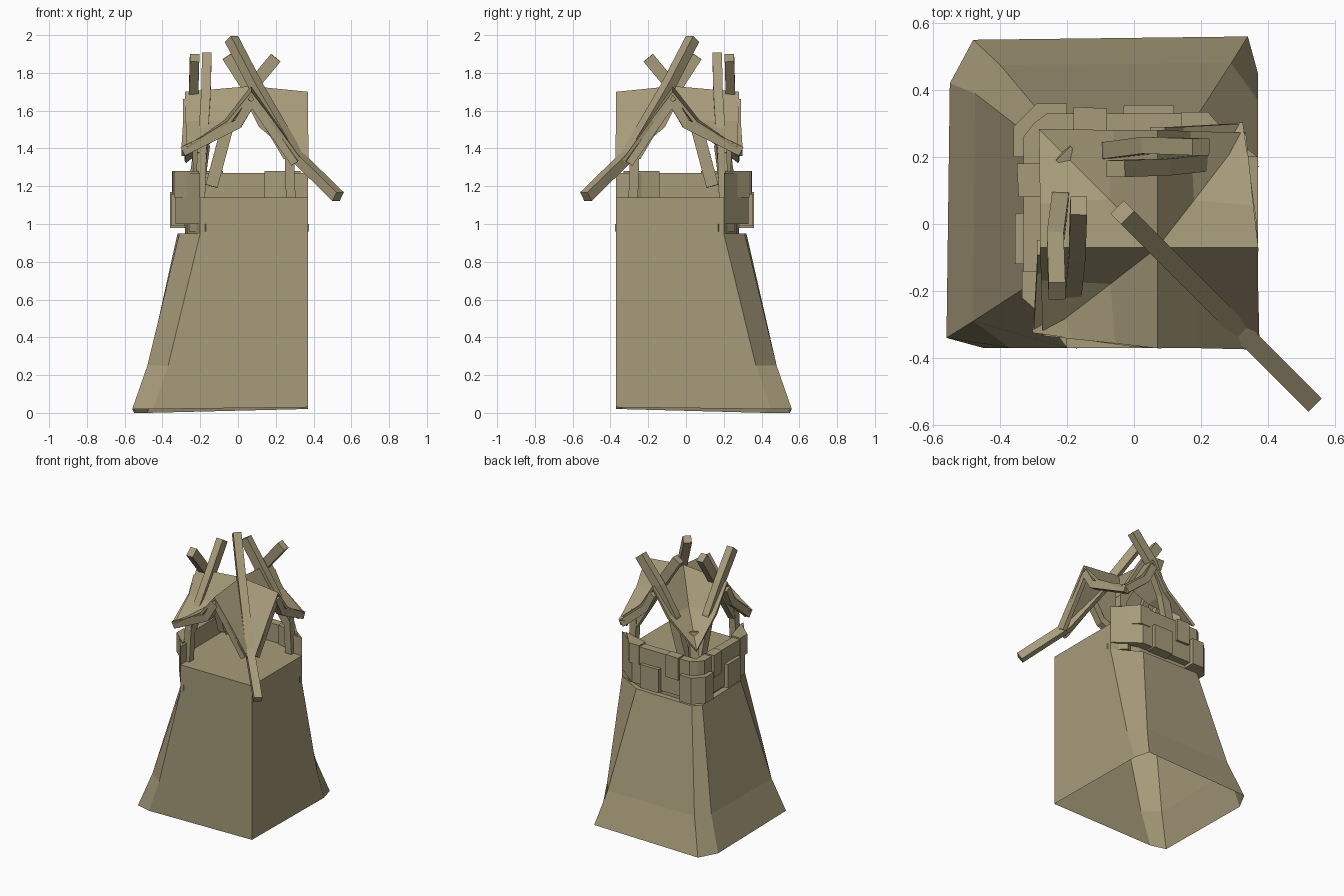
import bpy, bmesh
from mathutils import Vector

if "Cube" in bpy.data.objects:
    bpy.data.objects.remove(bpy.data.objects["Cube"])

mat = bpy.data.materials.new("weathered_tan")
mat.diffuse_color = (0.39, 0.33, 0.195, 1)
mat.use_nodes = True
mat.node_tree.nodes["Principled BSDF"].inputs["Base Color"].default_value = mat.diffuse_color


def mir(p):
    """Mirror across the tower's diagonal plane."""
    return (-p[1], -p[0]) + tuple(p[2:])


def make(name, verts, faces):
    me = bpy.data.meshes.new(name)
    bm = bmesh.new()
    vs = [bm.verts.new(v) for v in verts]
    for f in faces:
        bm.faces.new([vs[i] for i in f])
    bmesh.ops.recalc_face_normals(bm, faces=bm.faces)
    bm.to_mesh(me)
    bm.free()
    me.materials.append(mat)
    ob = bpy.data.objects.new(name, me)
    bpy.context.collection.objects.link(ob)
    return ob


def loft(name, rings, cap_bottom=True):
    n = len(rings[0])
    faces = [(r * n + i, r * n + (i + 1) % n, (r + 1) * n + (i + 1) % n, (r + 1) * n + i)
             for r in range(len(rings) - 1) for i in range(n)]
    faces.append(tuple(range((len(rings) - 1) * n, len(rings) * n)))
    if cap_bottom:
        faces.append(tuple(range(n))[::-1])
    return make(name, [v for r in rings for v in r], faces)


def prism(name, outline, z0, z1, both=False):
    loft(name, [[(x, y, z) for x, y in outline] for z in (z0, z1)])
    if both:
        prism(name + "_mirrored", [mir(p) for p in outline], z0, z1)


def beam(name, path, w, h, normal, both=False):
    """Rectangular bar along a path; w lies along the given normal."""
    pts = [Vector(p) for p in path]
    nrm = Vector(normal).normalized()
    rings = []
    for i, p in enumerate(pts):
        t = (pts[min(i + 1, len(pts) - 1)] - pts[max(i - 1, 0)]).normalized()
        u = (nrm - t * nrm.dot(t)).normalized() * w / 2
        v = t.cross(u).normalized() * h / 2
        rings.append([p + u + v, p - u + v, p - u - v, p + u - v])
    loft(name, rings)
    if both:
        beam(name + "_mirrored", [mir(p) for p in path], w, h, mir(normal))


def sym_ring(half, corner):
    """Closed ring from points on the left side plus their mirror images."""
    return half + [corner] + [mir(p) for p in half[::-1]]


# tower body: two flat walls, two flared outer walls, open underneath
se = (0.37, -0.37)
levels = [
    [(-0.48, 0.55, 0), (-0.55, 0.42, 0), (-0.56, -0.34, 0.02), (-0.45, -0.37, 0.02), se + (0.03,),
     (0.37, 0.45, 0.02), (0.34, 0.56, 0.02)],
    [(-0.40, 0.475, 0.25), (-0.475, 0.39, 0.25), (-0.48, -0.29, 0.25), (-0.37, -0.37, 0.25), se + (0.25,),
     (0.37, 0.37, 0.25), (0.29, 0.48, 0.25)],
    [(-0.27, 0.32, 0.95), (-0.32, 0.27, 0.95), (-0.31, -0.18, 0.95), (-0.20, -0.37, 0.95), se + (0.95,),
     (0.37, 0.20, 0.95), (0.18, 0.31, 0.95)],
]
neck = [(-0.24, 0.28), (-0.28, 0.24), (-0.27, -0.18), (-0.20, -0.37), se, (0.37, 0.20), (0.18, 0.27)]
loft("tower_body", levels + [[p + (z,) for p in neck] for z in (0.95, 1.14)], cap_bottom=False)

# parapet around the two outer sides
left_out = [(-0.20, -0.37), (-0.33, -0.20), (-0.33, 0.26)]
left_in = [(-0.27, 0.27), (-0.27, -0.17), (-0.20, -0.30)]
for nm, f in (("left", lambda p: p), ("back", mir)):
    poly = left_out + [(-0.30, 0.30)] + left_in
    prism("parapet_" + nm, [f(p) for p in poly], 1.0, 1.27)

# stone blocks on the parapet and below it
prism("corner_block", [(-0.36, 0.20), (-0.36, 0.29), (-0.29, 0.36), (-0.20, 0.36), (-0.20, 0.28), (-0.28, 0.20)],
      0.98, 1.17)
prism("side_block", [(-0.355, -0.12), (-0.355, 0.03), (-0.28, 0.04), (-0.28, -0.12)], 0.99, 1.16, True)
prism("upper_block", [(-0.345, 0.08), (-0.35, 0.18), (-0.28, 0.18), (-0.28, 0.08)], 1.12, 1.28, True)
prism("end_block", [(-0.21, -0.33), (-0.335, -0.22), (-0.335, -0.14), (-0.26, -0.14)], 1.14, 1.28, True)
prism("ledge_stone", [(-0.17, -0.375), (-0.26, -0.27), (-0.24, -0.22), (-0.17, -0.33)], 0.96, 1.0, True)

# roof: crossed gables with valleys running to the four corners
cen = Vector((0.07, -0.07, 1.72))
tips = [Vector(p) for p in ((0.07, -0.37, 1.69), (0.37, -0.07, 1.69), (0.07, 0.28, 1.69), (-0.28, -0.07, 1.69))]
corners = [Vector(p) for p in ((0.37, -0.37, 1.28), (0.33, 0.27, 1.40), (-0.28, 0.28, 1.33), (-0.27, -0.33, 1.40))]
verts, faces = [cen] + tips + corners, []
for q in range(4):
    a, b, k = 1 + q, 1 + (q + 1) % 4, 5 + q
    n = len(verts)
    sag = 0.0 if q == 0 else 0.05
    down = Vector((0, 0, -sag))
    verts += [tips[q].lerp(corners[q], 0.35) + down, cen.lerp(corners[q], 0.4) + down,
              tips[(q + 1) % 4].lerp(corners[q], 0.35) + down]
    faces += [(0, a, n, n + 1), (n + 1, n, k), (n + 1, k, n + 2), (0, n + 1, n + 2, b)]
roof = make("roof", verts, faces)
sol = roof.modifiers.new("thickness", "SOLIDIFY")
sol.thickness = 0.02
sol.offset = 0

# rafters under the gable edges
beam("gable_rafter", [(0.07, -0.345, 1.65), (0.0, -0.34, 1.53), (-0.29, -0.30, 1.385)], 0.05, 0.05, (0, 1, 0), True)
beam("inner_rafter", [(0.07, -0.35, 1.65), (0.30, -0.355, 1.32)], 0.03, 0.04, (0, 1, 0), True)
beam("eave_rafter", [(-0.27, -0.07, 1.65), (-0.27, -0.13, 1.53), (-0.28, -0.31, 1.38)], 0.04, 0.05, (1, 0, 0), True)

# crossed poles through the outer gables
beam("crossed_pole_outer", [(0.20, 0.23, 1.88), (0.05, 0.235, 1.70), (-0.06, 0.22, 1.50), (-0.14, 0.21, 1.20)],
     0.05, 0.065, (0, 1, 0), True)
beam("crossed_pole_inner", [(-0.055, 0.165, 1.89), (0.08, 0.17, 1.68), (0.27, 0.19, 1.36)],
     0.05, 0.065, (0, 1, 0), True)

# posts carrying the roof
beam("side_post", [(-0.20, -0.28, 1.12), (-0.19, -0.27, 1.42)], 0.05, 0.05, (1, 0, 0), True)
beam("corner_post", [(-0.23, 0.23, 1.12), (-0.19, 0.19, 1.42)], 0.06, 0.06, (1, 1, 0))

# long pole lying in the inner valley
beam("long_pole", [(-0.035, 0.035, 1.98), (0.10, -0.10, 1.72), (0.31, -0.31, 1.36), (0.53, -0.53, 1.145)],
     0.055, 0.055, (1, 1, 0))
